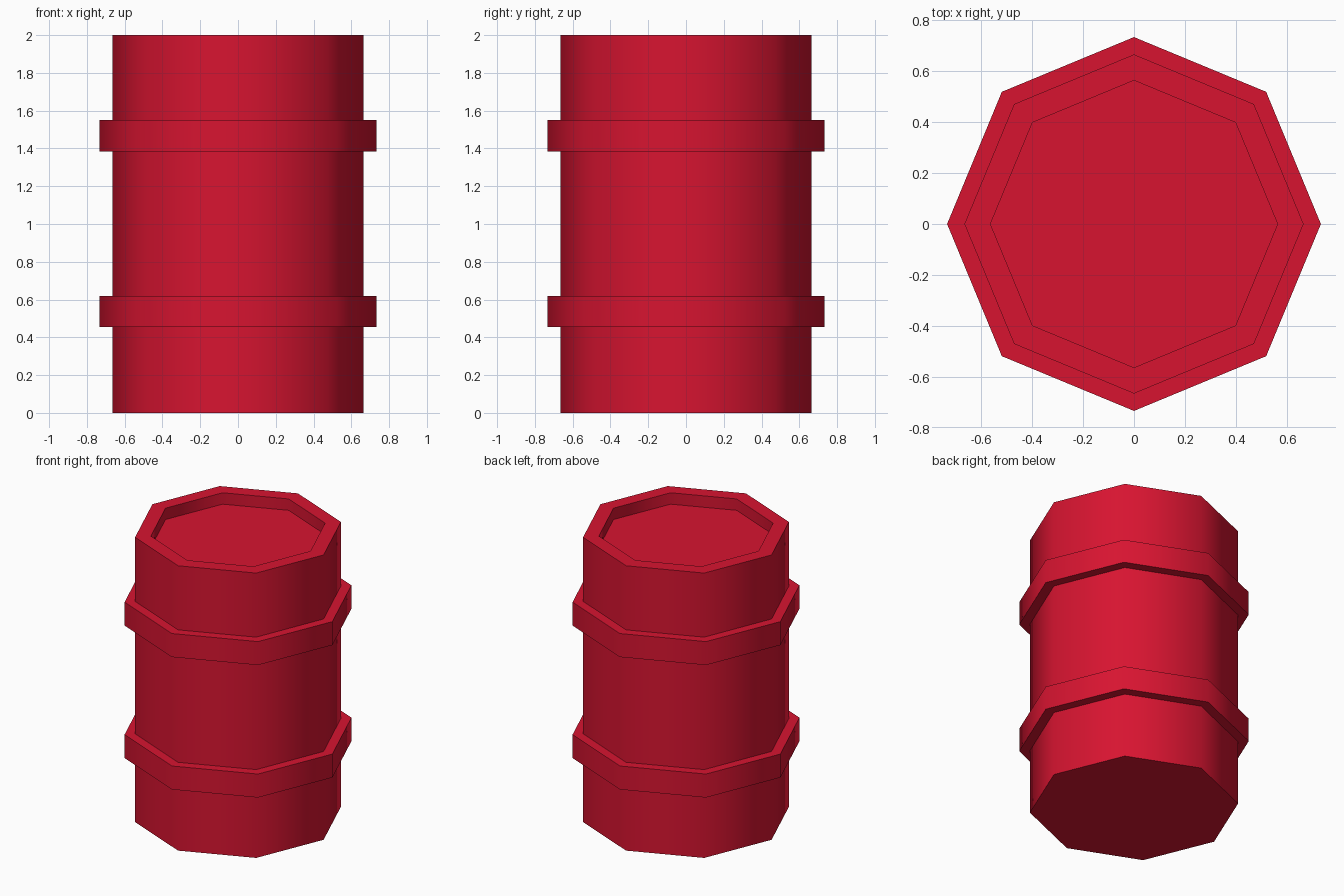
import bpy, bmesh, math

if "Cube" in bpy.data.objects:
    bpy.data.objects.remove(bpy.data.objects["Cube"])

SIDES = 8
BODY, BAND, LID = 0.665, 0.733, 0.563

# Half profile (radius, z): base, two raised bands, rim, sunken lid
profile = [(BODY, 0.0)]
for low, high in ((0.455, 0.62), (1.385, 1.55)):
    profile += [(BODY, low), (BAND, low), (BAND, high), (BODY, high)]
profile += [(BODY, 2.0), (LID, 2.0), (LID, 1.92)]

# Barrel: octagonal rings bridged along the profile, capped at both ends
bm = bmesh.new()
angles = [math.tau * i / SIDES for i in range(SIDES)]
rings = [[bm.verts.new((r * math.cos(a), r * math.sin(a), z)) for a in angles]
         for r, z in profile]
for lower, upper in zip(rings, rings[1:]):
    for i in range(SIDES):
        j = (i + 1) % SIDES
        bm.faces.new((lower[i], lower[j], upper[j], upper[i]))
bm.faces.new(rings[0][::-1])
bm.faces.new(rings[-1])
bmesh.ops.recalc_face_normals(bm, faces=bm.faces[:])

mesh = bpy.data.meshes.new("barrel")
bm.to_mesh(mesh)
bm.free()
barrel = bpy.data.objects.new("barrel", mesh)
bpy.context.collection.objects.link(barrel)

# Red paint
red = bpy.data.materials.new("red_paint")
red.diffuse_color = (0.68, 0.007, 0.03, 1)
red.use_nodes = True
red.node_tree.nodes["Principled BSDF"].inputs["Base Color"].default_value = red.diffuse_color
mesh.materials.append(red)

# Smooth around the sides, sharp at bands and rim
bpy.context.view_layer.objects.active = barrel
barrel.select_set(True)
bpy.ops.object.shade_smooth_by_angle(angle=math.radians(60))
